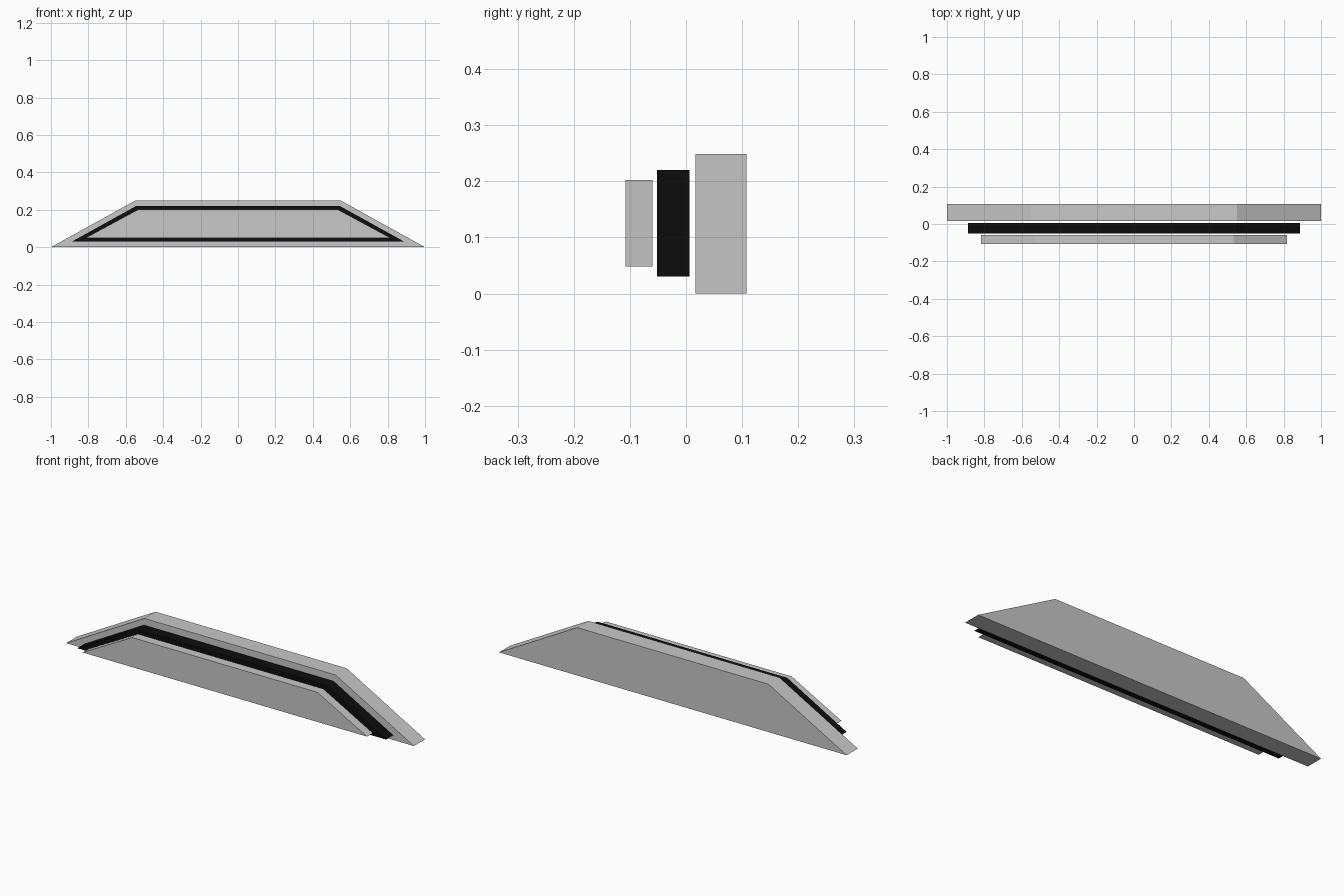
import bpy, bmesh

if "Cube" in bpy.data.objects:
    bpy.data.objects.remove(bpy.data.objects["Cube"])


def material(name, color):
    m = bpy.data.materials.new(name)
    m.diffuse_color = (*color, 1.0)
    m.use_nodes = True
    m.node_tree.nodes["Principled BSDF"].inputs["Base Color"].default_value = m.diffuse_color
    return m


grey = material("light_grey", (0.58, 0.58, 0.58))
black = material("black", (0.004, 0.004, 0.004))


def trapezoid_plate(name, half_bottom, half_top, z0, z1, y0, y1, mat):
    """Upright trapezoid extruded from y0 (front) to y1 (back)."""
    bm = bmesh.new()
    profile = [(-half_bottom, z0), (half_bottom, z0), (half_top, z1), (-half_top, z1)]
    face = bm.faces.new([bm.verts.new((x, y0, z)) for x, z in profile])
    ext = bmesh.ops.extrude_face_region(bm, geom=[face])
    verts = [g for g in ext["geom"] if isinstance(g, bmesh.types.BMVert)]
    bmesh.ops.translate(bm, verts=verts, vec=(0, y1 - y0, 0))
    bmesh.ops.recalc_face_normals(bm, faces=bm.faces)
    mesh = bpy.data.meshes.new(name)
    bm.to_mesh(mesh)
    bm.free()
    mesh.materials.append(mat)
    bpy.context.collection.objects.link(bpy.data.objects.new(name, mesh))


# Three layers, back to front, each smaller than the last
trapezoid_plate("back_plate", 1.0, 0.55, 0.0, 0.249, 0.017, 0.108, grey)
trapezoid_plate("middle_plate", 0.888, 0.545, 0.03, 0.22, -0.052, 0.006, black)
trapezoid_plate("front_plate", 0.818, 0.533, 0.048, 0.202, -0.108, -0.06, grey)
